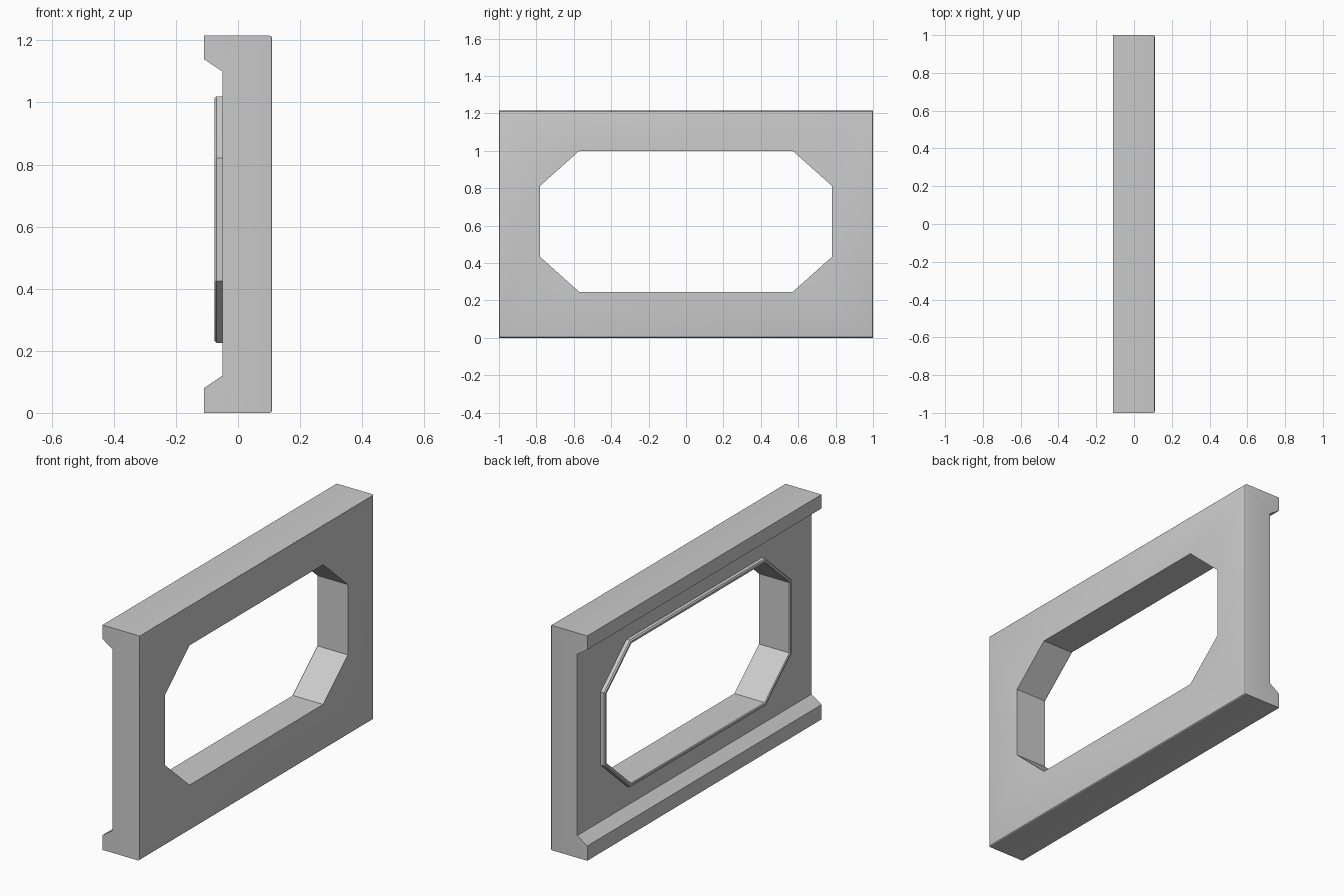
import bpy, bmesh

if "Cube" in bpy.data.objects:
    bpy.data.objects.remove(bpy.data.objects["Cube"])

HEIGHT = 1.215
FRONT, BACK, LIP = 0.11, -0.05, -0.11
HOLE_Z = 0.6225


def make_object(name, bm):
    bmesh.ops.recalc_face_normals(bm, faces=bm.faces)
    mesh = bpy.data.meshes.new(name)
    bm.to_mesh(mesh)
    bm.free()
    obj = bpy.data.objects.new(name, mesh)
    bpy.context.collection.objects.link(obj)
    return obj


def prism(points, offset):
    """Extrude a closed 3D outline along an offset vector."""
    bm = bmesh.new()
    face = bm.faces.new([bm.verts.new(p) for p in points])
    new = bmesh.ops.extrude_face_region(bm, geom=[face])["geom"]
    bmesh.ops.translate(bm, vec=offset, verts=[v for v in new if isinstance(v, bmesh.types.BMVert)])
    return bm


def octagon(x, y, z, y_cut, z_cut):
    """Window outline: half sizes y, z with corners starting at y_cut, z_cut."""
    quarter = [(y, z_cut), (y_cut, z)]
    pts = quarter + [(-a, b) for a, b in reversed(quarter)]
    pts += [(-a, -b) for a, b in pts]
    return [(x, a, HOLE_Z + b) for a, b in pts]


def smooth(obj):
    bpy.ops.object.select_all(action='DESELECT')
    obj.select_set(True)
    bpy.context.view_layer.objects.active = obj
    bpy.ops.object.shade_smooth_by_angle(angle=0.52)


# Wall panel with overhanging rails at top and bottom
profile = [(FRONT, 0), (FRONT, HEIGHT), (LIP, HEIGHT), (LIP, 1.14), (BACK, 1.10),
           (BACK, 0.12), (LIP, 0.08), (LIP, 0)]
bm = prism([(x, -1, z) for x, z in profile], (0, 2, 0))
front_edges = [e for e in bm.edges if all(v.co.x > FRONT - 0.001 for v in e.verts)]
bmesh.ops.bevel(bm, geom=front_edges, offset=0.008, segments=3, profile=0.5, affect='EDGES')
wall = make_object("window_wall", bm)

# Octagonal window opening
cutter = make_object("window_cutter", prism(octagon(-0.3, 0.78, 0.3775, 0.57, 0.19), (0.6, 0, 0)))
cutter.hide_render = True
mod = wall.modifiers.new("opening", 'BOOLEAN')
mod.operation, mod.solver, mod.object = 'DIFFERENCE', 'EXACT', cutter
bpy.context.view_layer.objects.active = wall
bpy.ops.object.modifier_apply(modifier=mod.name)
bpy.data.objects.remove(cutter)
smooth(wall)

# Raised trim around the opening on the back, swept as a chamfered strip
section = [(BACK, 0.02), (-0.069, 0.02), (-0.075, 0.014), (-0.075, 0.004), (-0.071, 0), (BACK, 0)]
bm = bmesh.new()
loops = [[bm.verts.new(p) for p in octagon(x, 0.78 + d, 0.3775 + d, 0.57 + 0.4 * d, 0.19 + 0.4 * d)]
         for x, d in section]
for a, b in zip(loops, loops[1:] + loops[:1]):
    for i in range(8):
        j = (i + 1) % 8
        bm.faces.new((a[i], a[j], b[j], b[i]))
smooth(make_object("window_trim", bm))
